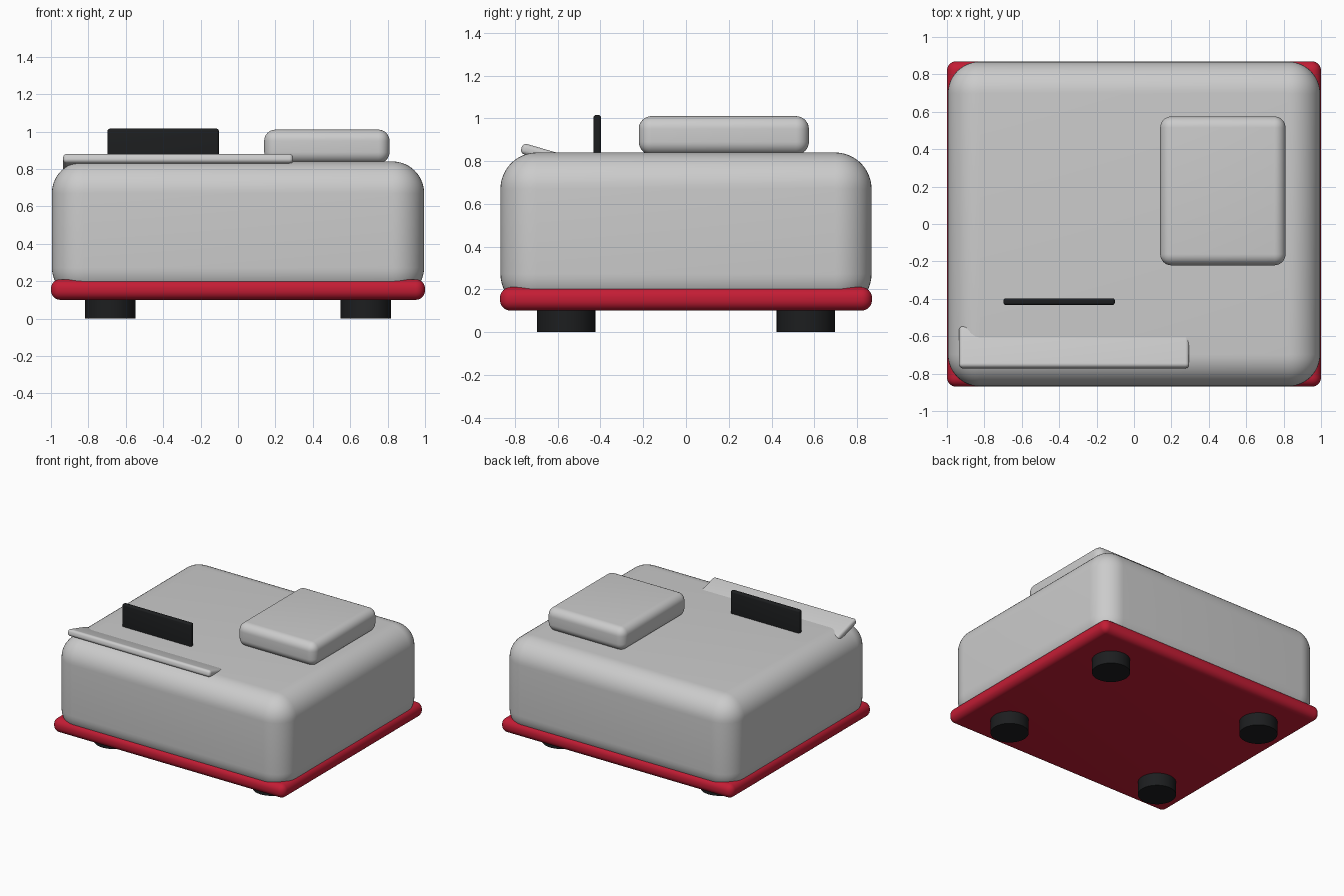
import bpy
from math import radians

if "Cube" in bpy.data.objects:
    bpy.data.objects.remove(bpy.data.objects["Cube"])


def material(name, rgb):
    m = bpy.data.materials.new(name)
    m.diffuse_color = (*rgb, 1)
    m.use_nodes = True
    m.node_tree.nodes["Principled BSDF"].inputs["Base Color"].default_value = m.diffuse_color
    return m


red = material("red", (0.55, 0.012, 0.035))
black = material("black", (0.012, 0.013, 0.014))
light = material("light_grey", (0.62, 0.63, 0.64))
pale = material("pale_grey", (0.72, 0.73, 0.74))


def finish(obj, name, mat, bevel, segments):
    obj.name = name
    if mat:
        obj.data.materials.append(mat)
    if bevel:
        mod = obj.modifiers.new("round", "BEVEL")
        mod.width = bevel
        mod.segments = segments
        mod.limit_method = "ANGLE"
        bpy.ops.object.modifier_apply(modifier=mod.name)
    bpy.ops.object.shade_smooth_by_angle(angle=radians(35))
    return obj


def box(name, centre, size, bevel, mat=None, segments=8, tilt=0.0):
    bpy.ops.mesh.primitive_cube_add(size=1, location=centre)
    obj = bpy.context.object
    obj.scale = size
    bpy.ops.object.transform_apply(location=False, rotation=False, scale=True)
    obj.rotation_euler.x = tilt
    return finish(obj, name, mat, bevel, segments)


# Rounded main housing
box("body", (0, 0, 0.471), (1.99, 1.736, 0.738), 0.17, segments=12)

# Red rim plate around the bottom
box("base_rim", (0, 0, 0.155), (2.0, 1.74, 0.11), 0.05, red)

# Raised pad on the right of the top
box("top_pad", (0.475, 0.177, 0.92), (0.67, 0.796, 0.18), 0.06, light)

# Upright dark display panel
box("display_panel", (-0.4, -0.415, 0.9), (0.595, 0.036, 0.23), 0.012, black, 4)

# Tilted strip along the front edge of the top
box("front_strip", (-0.32, -0.659, 0.829), (1.23, 0.23, 0.05), 0.02, pale, 6,
    radians(-16))

# Four round feet
for sx, side in ((-1, "left"), (1, "right")):
    for sy, end in ((-1, "front"), (1, "back")):
        bpy.ops.mesh.primitive_cylinder_add(
            vertices=32, radius=0.136, depth=0.12,
            location=(sx * 0.683, sy * 0.56, 0.06))
        finish(bpy.context.object, f"foot_{end}_{side}", black, 0, 1)
